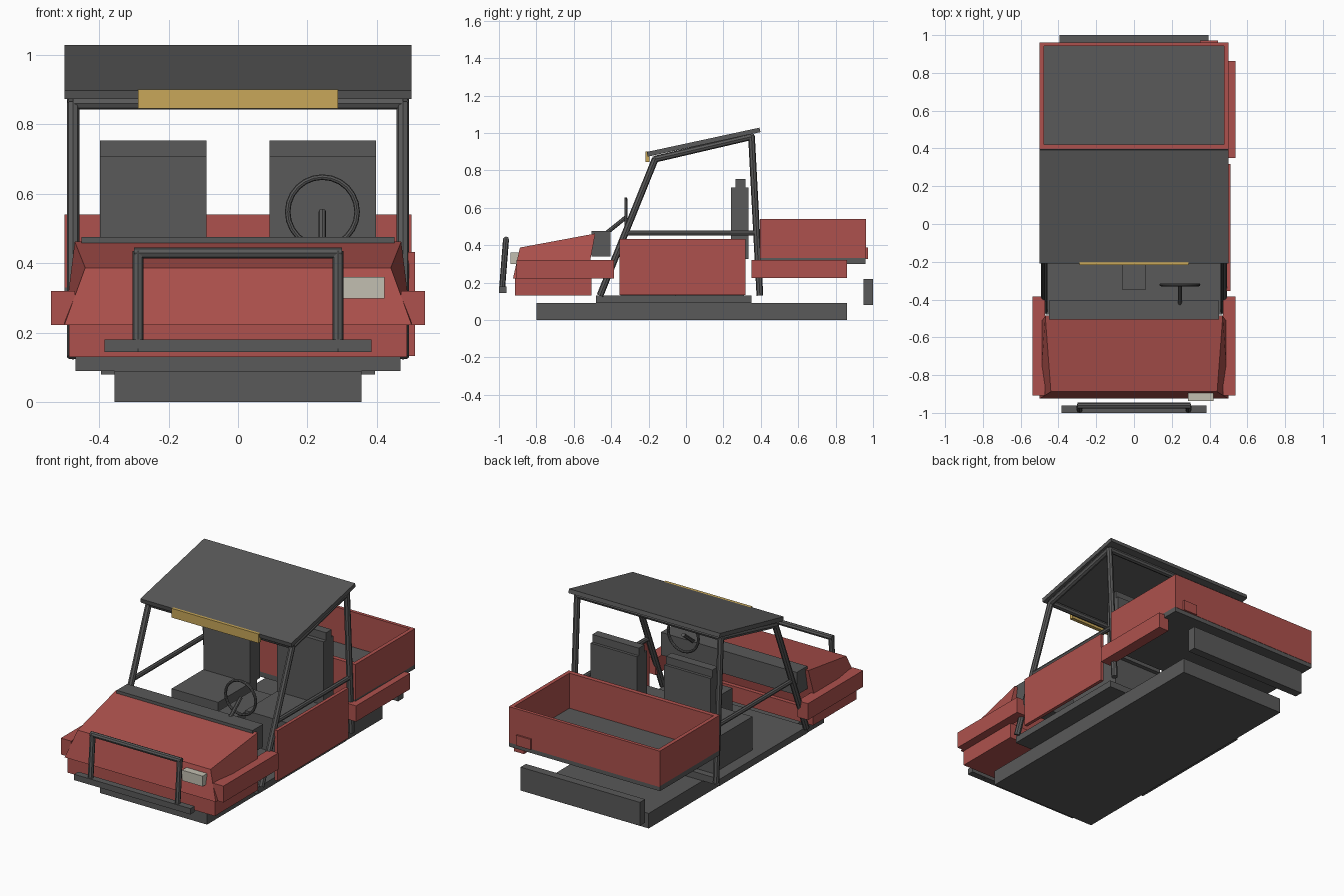
import bpy, bmesh, math
from mathutils import Vector

if "Cube" in bpy.data.objects:
    bpy.data.objects.remove(bpy.data.objects["Cube"], do_unlink=True)


def material(name, color):
    m = bpy.data.materials.new(name)
    m.use_nodes = True
    m.diffuse_color = (*color, 1)
    m.node_tree.nodes["Principled BSDF"].inputs["Base Color"].default_value = (*color, 1)
    return m


red = material("faded red", (0.42, 0.083, 0.074))
gray = material("dark gray", (0.1, 0.1, 0.1))
gold = material("gold", (0.58, 0.39, 0.10))
lamp = material("pale lamp", (0.54, 0.52, 0.44))


def finish(name, bm, mat):
    bmesh.ops.recalc_face_normals(bm, faces=bm.faces)
    mesh = bpy.data.meshes.new(name)
    bm.to_mesh(mesh)
    bm.free()
    mesh.materials.append(mat)
    ob = bpy.data.objects.new(name, mesh)
    bpy.context.collection.objects.link(ob)
    return ob


def box(name, mat, xs, ys, zs):
    """Box from its extent along each axis."""
    bm = bmesh.new()
    bmesh.ops.create_cube(bm, size=1)
    for v in bm.verts:
        v.co = [lo + (c + 0.5) * (hi - lo) for c, (lo, hi) in zip(v.co, (xs, ys, zs))]
    return finish(name, bm, mat)


def tube(name, a, b, r=0.018, sides=8):
    """Round bar between two points."""
    a, b = Vector(a), Vector(b)
    bm = bmesh.new()
    bmesh.ops.create_cone(bm, cap_ends=True, segments=sides, radius1=r, radius2=r,
                          depth=(b - a).length)
    turn = (b - a).to_track_quat("Z", "Y")
    for v in bm.verts:
        v.co = turn @ v.co + (a + b) / 2
    return finish(name, bm, gray)


def loft(name, mat, sections):
    """Prism through (half width, y, z) points mirrored about x = 0."""
    bm = bmesh.new()
    left = [bm.verts.new((w, y, z)) for w, y, z in sections]
    right = [bm.verts.new((-w, y, z)) for w, y, z in sections]
    bm.faces.new(left)
    bm.faces.new(right)
    n = len(sections)
    for i in range(n):
        j = (i + 1) % n
        bm.faces.new((left[i], left[j], right[j], right[i]))
    return finish(name, bm, mat)


def wide(half):
    return (-half, half)


# Chassis and cabin floor
box("chassis", gray, wide(0.355), (-0.8, 0.86), (0, 0.09))
box("cabin_floor", gray, wide(0.468), (-0.48, 0.35), (0.09, 0.13))
box("rear_bumper", gray, wide(0.395), (0.95, 1.0), (0.08, 0.22))

# Nose
box("lower_nose", red, wide(0.487), (-0.915, -0.505), (0.13, 0.225))
loft("hood", red, [(0.5, -0.925, 0.222), (0.44, -0.888, 0.387),
                   (0.47, -0.485, 0.462), (0.5, -0.53, 0.222)])
box("dashboard", gray, wide(0.45), (-0.505, -0.405), (0.34, 0.476))
box("headlight", lamp, (0.285, 0.422), (-0.937, -0.88), (0.298, 0.36))

# Cargo bed
box("bed_floor", gray, wide(0.5), (0.395, 0.96), (0.3, 0.33))
box("bed_front_wall", red, wide(0.5), (0.395, 0.422), (0.33, 0.54))
box("bed_tailgate", red, wide(0.5), (0.942, 0.962), (0.325, 0.54))
for side, s in (("left", 1), ("right", -1)):
    box("bed_wall_" + side, red, sorted((s * 0.477, s * 0.5)), (0.422, 0.942), (0.325, 0.54))
box("tail_light", red, (0.35, 0.445), (0.96, 0.972), (0.325, 0.387))

# Left side panels
box("left_door", red, (0.49, 0.51), (-0.355, 0.317), (0.133, 0.433))
box("rear_fender_left", red, (0.47, 0.537), (0.35, 0.862), (0.225, 0.32))

# Roof and roof light
loft("roof", gray, [(0.5, -0.205, 0.873), (0.5, -0.21, 0.898),
                    (0.5, 0.393, 1.028), (0.5, 0.398, 1.004)])
box("roof_light", gold, wide(0.288), (-0.217, -0.195), (0.845, 0.9))

# Mirrored parts: fenders, roll cage, seats, bar uprights
for side, s in (("left", 1), ("right", -1)):
    x = 0.475 * s
    box("front_fender_" + side, red, sorted((s * 0.47, s * 0.538)), (-0.907, -0.385), (0.222, 0.32))
    tube("front_pillar_" + side, (x, -0.46, 0.13), (x, -0.165, 0.86))
    tube("rear_pillar_" + side, (x, 0.395, 0.13), (x, 0.35, 0.985))
    tube("roof_rail_" + side, (x, -0.165, 0.86), (x, 0.35, 0.98))
    tube("side_rail_" + side, (x, -0.32, 0.465), (x, 0.375, 0.465), 0.014)

    seat_x = sorted((s * 0.09, s * 0.398))
    box("seat_cushion_" + side, gray, seat_x, (-0.06, 0.31), (0.13, 0.33))
    box("seat_back_" + side, gray, seat_x, (0.24, 0.335), (0.325, 0.708))
    box("headrest_" + side, gray, seat_x, (0.265, 0.318), (0.708, 0.753))

    tube("bar_upright_" + side, (s * 0.288, -0.985, 0.145), (s * 0.288, -0.962, 0.435), 0.016)

tube("front_cross_bar", (-0.475, -0.165, 0.86), (0.475, -0.165, 0.86))
tube("rear_cross_bar", (-0.475, 0.35, 0.98), (0.475, 0.35, 0.98))
tube("guard_top_bar", (-0.3, -0.962, 0.43), (0.3, -0.962, 0.43), 0.016)
box("guard_lower_bar", gray, wide(0.385), (-1.0, -0.96), (0.145, 0.18))

# Centre console and steering
box("console", gray, wide(0.062), (-0.35, 0.24), (0.13, 0.3))
tube("steering_column", (0.243, -0.425, 0.465), (0.243, -0.322, 0.548), 0.011)
bpy.ops.mesh.primitive_torus_add(major_radius=0.1, minor_radius=0.008, major_segments=24,
                                 minor_segments=8, location=(0.243, -0.322, 0.548),
                                 rotation=(math.pi / 2, 0, 0))
wheel = bpy.context.object
wheel.name = "steering_wheel"
wheel.data.materials.append(gray)
bpy.ops.object.shade_smooth_by_angle()
